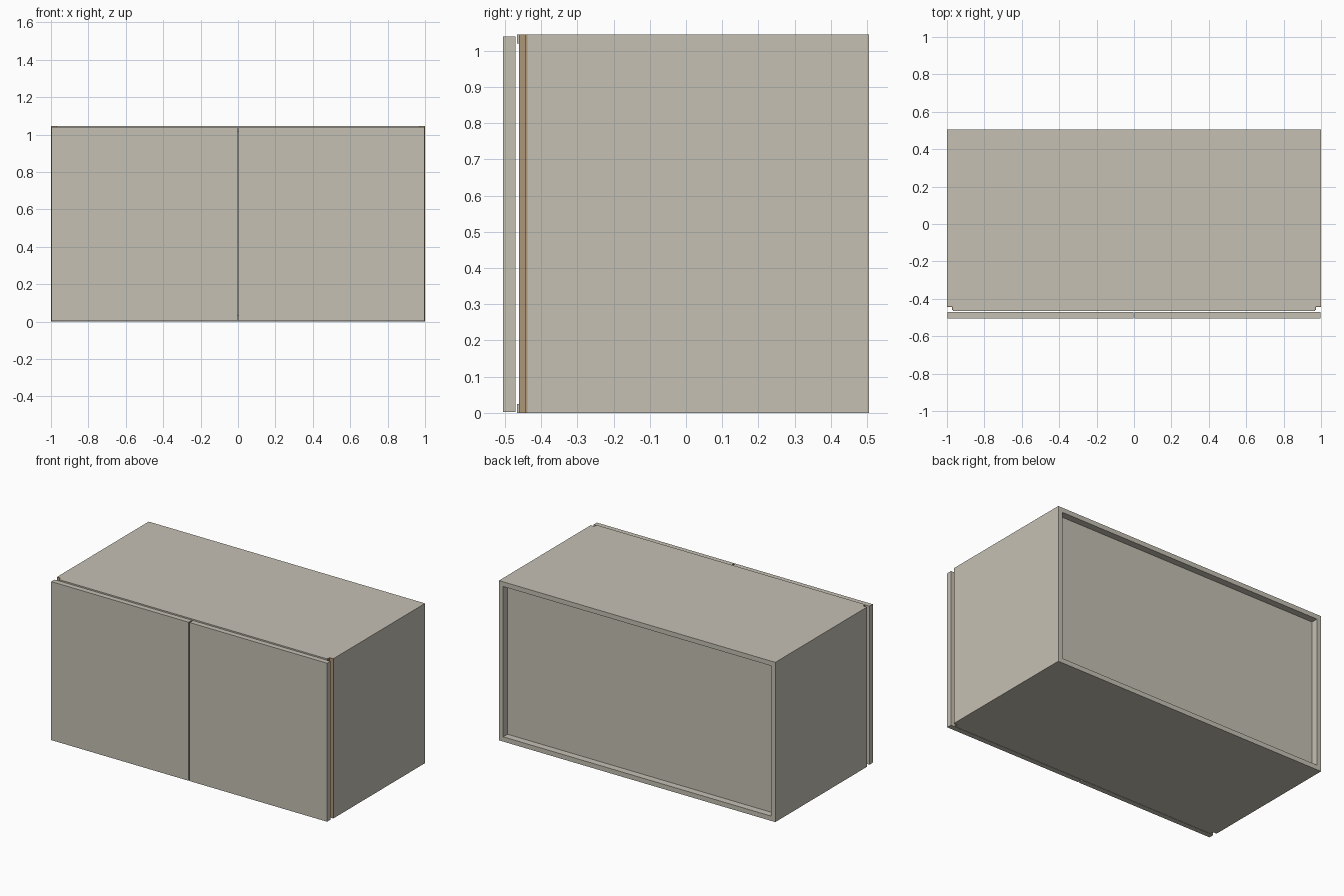
import bpy

if "Cube" in bpy.data.objects:
    bpy.data.objects.remove(bpy.data.objects["Cube"])

H = 1.045      # overall height
T = 0.031      # board thickness
BACK = 0.505   # rear edge of the carcass


def material(name, rgb):
    m = bpy.data.materials.new(name)
    m.diffuse_color = (*rgb, 1)
    m.use_nodes = True
    m.node_tree.nodes["Principled BSDF"].inputs["Base Color"].default_value = m.diffuse_color
    return m


board = material("warm grey board", (0.56, 0.53, 0.455))
bronze = material("brown trim", (0.42, 0.305, 0.19))


def box(name, x, y, z, mat):
    """Box from (min, max) pairs on each axis."""
    bpy.ops.mesh.primitive_cube_add(size=1)
    o = bpy.context.object
    o.name = name
    for v in o.data.vertices:
        for i, (a, b) in enumerate((x, y, z)):
            v.co[i] = a if v.co[i] < 0 else b
    o.data.materials.append(mat)
    return o


def pair(name, x, y, z, mat):
    """Matching boxes on the right and left."""
    box("right_" + name, x, y, z, mat)
    box("left_" + name, (-x[1], -x[0]), y, z, mat)


# Carcass: full-height sides with top and bottom between them
pair("side_panel", (1 - T, 1.0), (-0.438, BACK), (0, H), board)
box("top_panel", (-1 + T, 1 - T), (-0.461, BACK), (H - T, H), board)
box("bottom_panel", (-1 + T, 1 - T), (-0.461, BACK), (0, T), board)

# Narrow front lips on the top and bottom panels
for name, z in (("top_lip", (H - 0.025, H)), ("bottom_lip", (0, 0.025))):
    box(name, (-1 + T, 1 - T), (-0.466, -0.461), z, board)

# Inset back panel
box("back_panel", (-1 + T, 1 - T), (0.445, 0.46), (T, H - T), board)

# Brown angle trim lining the notch at each front corner
pair("trim_side", (1 - T, 1 - T + 0.005), (-0.461, -0.438), (0, H), bronze)
pair("trim_rear", (1 - T + 0.005, 1.0), (-0.443, -0.438), (0, H), bronze)

# Two doors standing just ahead of the carcass
pair("door", (0.004, 0.998), (-0.505, -0.471), (0.002, 1.039), board)
